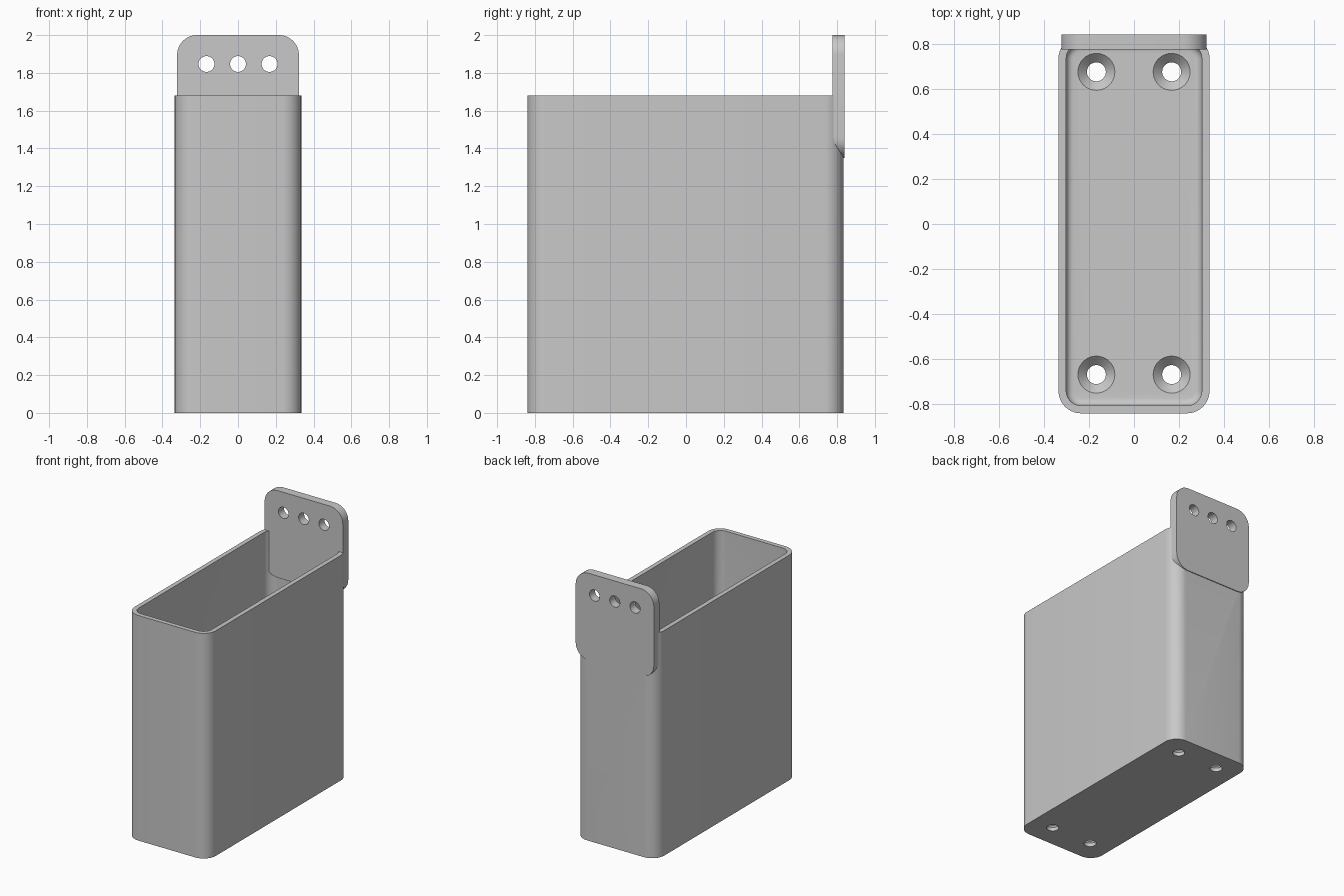
import bpy, bmesh
from math import cos, sin, pi, radians
from mathutils import Matrix, Vector

cube = bpy.data.objects.get("Cube")
if cube:
    bpy.data.objects.remove(cube, do_unlink=True)

grey = bpy.data.materials.new("light grey")
grey.use_nodes = True
grey.diffuse_color = (0.58, 0.58, 0.58, 1)
grey.node_tree.nodes["Principled BSDF"].inputs["Base Color"].default_value = grey.diffuse_color


def add_object(name, bm):
    bmesh.ops.recalc_face_normals(bm, faces=bm.faces)
    mesh = bpy.data.meshes.new(name)
    bm.to_mesh(mesh)
    bm.free()
    mesh.materials.append(grey)
    obj = bpy.data.objects.new(name, mesh)
    bpy.context.collection.objects.link(obj)
    return obj


def rounded_slab(name, size, radius, matrix, floor_round=0):
    """Rounded rectangle in local xy, extruded upwards along local z."""
    w, d, h = size
    bm = bmesh.new()
    steps = 10
    verts = []
    for q, (sx, sy) in enumerate([(1, 1), (-1, 1), (-1, -1), (1, -1)]):
        for i in range(steps + 1):
            a = (q + i / steps) * pi / 2
            verts.append(bm.verts.new((sx * (w / 2 - radius) + radius * cos(a),
                                       sy * (d / 2 - radius) + radius * sin(a), 0)))
    base = bm.faces.new(verts)
    top = bmesh.ops.extrude_face_region(bm, geom=[base], use_keep_orig=True)
    bmesh.ops.translate(bm, vec=(0, 0, h),
                        verts=[g for g in top["geom"] if isinstance(g, bmesh.types.BMVert)])
    bmesh.ops.recalc_face_normals(bm, faces=bm.faces)
    if floor_round:
        rim = [e for e in bm.edges if all(v.co.z < 1e-5 for v in e.verts)]
        bmesh.ops.bevel(bm, geom=rim, offset=floor_round, segments=5,
                        profile=0.5, affect='EDGES')
    bm.transform(matrix)
    return add_object(name, bm)


def cone(name, r1, r2, depth, matrix):
    bm = bmesh.new()
    bmesh.ops.create_cone(bm, cap_ends=True, segments=40, radius1=r1, radius2=r2,
                          depth=depth, matrix=matrix)
    return add_object(name, bm)


def combine(target, other, operation):
    """Apply a boolean and remove the helper."""
    other.hide_render = True
    mod = target.modifiers.new("cut", 'BOOLEAN')
    mod.operation = operation
    mod.solver = 'EXACT'
    mod.object = other
    bpy.context.view_layer.update()
    result = bpy.data.meshes.new_from_object(
        target.evaluated_get(bpy.context.evaluated_depsgraph_get()))
    target.modifiers.clear()
    target.data = result
    bpy.data.objects.remove(other, do_unlink=True)


WALL, FLOOR, HEIGHT = 0.034, 0.067, 1.68
WIDTH, DEPTH, MID_Y = 0.67, 1.674, -0.003

# Open container with a rounded inner floor
body = rounded_slab("container", (WIDTH, DEPTH, HEIGHT), 0.1,
                    Matrix.Translation((0, MID_Y, 0)))
cavity = rounded_slab("cavity", (WIDTH - 2 * WALL, DEPTH - 2 * WALL, HEIGHT), 0.067,
                      Matrix.Translation((0, MID_Y, FLOOR)), 0.033)
combine(body, cavity, 'DIFFERENCE')

# Mounting plate fused into the back wall
upright = Matrix.Rotation(radians(90), 4, 'X')
plate = rounded_slab("mounting_plate", (0.645, 0.65, 0.065), 0.105,
                     Matrix.Translation((0, 0.84, 1.675)) @ upright)
combine(body, plate, 'UNION')

# Three holes through the plate
for x in (-0.167, 0, 0.167):
    hole = cone("plate_hole", 0.042, 0.042, 0.3,
                Matrix.Translation((x, 0.81, 1.847)) @ upright)
    combine(body, hole, 'DIFFERENCE')

# Four countersunk holes in the floor
for x in (-0.167, 0.167):
    for y in (-0.668, 0.675):
        combine(body, cone("floor_hole", 0.042, 0.042, 0.3,
                           Matrix.Translation((x, y, 0))), 'DIFFERENCE')
        combine(body, cone("countersink", 0.04, 0.084, 0.044,
                           Matrix.Translation((x, y, FLOOR - 0.02))), 'DIFFERENCE')

# Smooth rounded corners, crisp edges
bpy.ops.object.select_all(action='DESELECT')
body.select_set(True)
bpy.context.view_layer.objects.active = body
bpy.ops.object.shade_smooth_by_angle(angle=radians(30))
